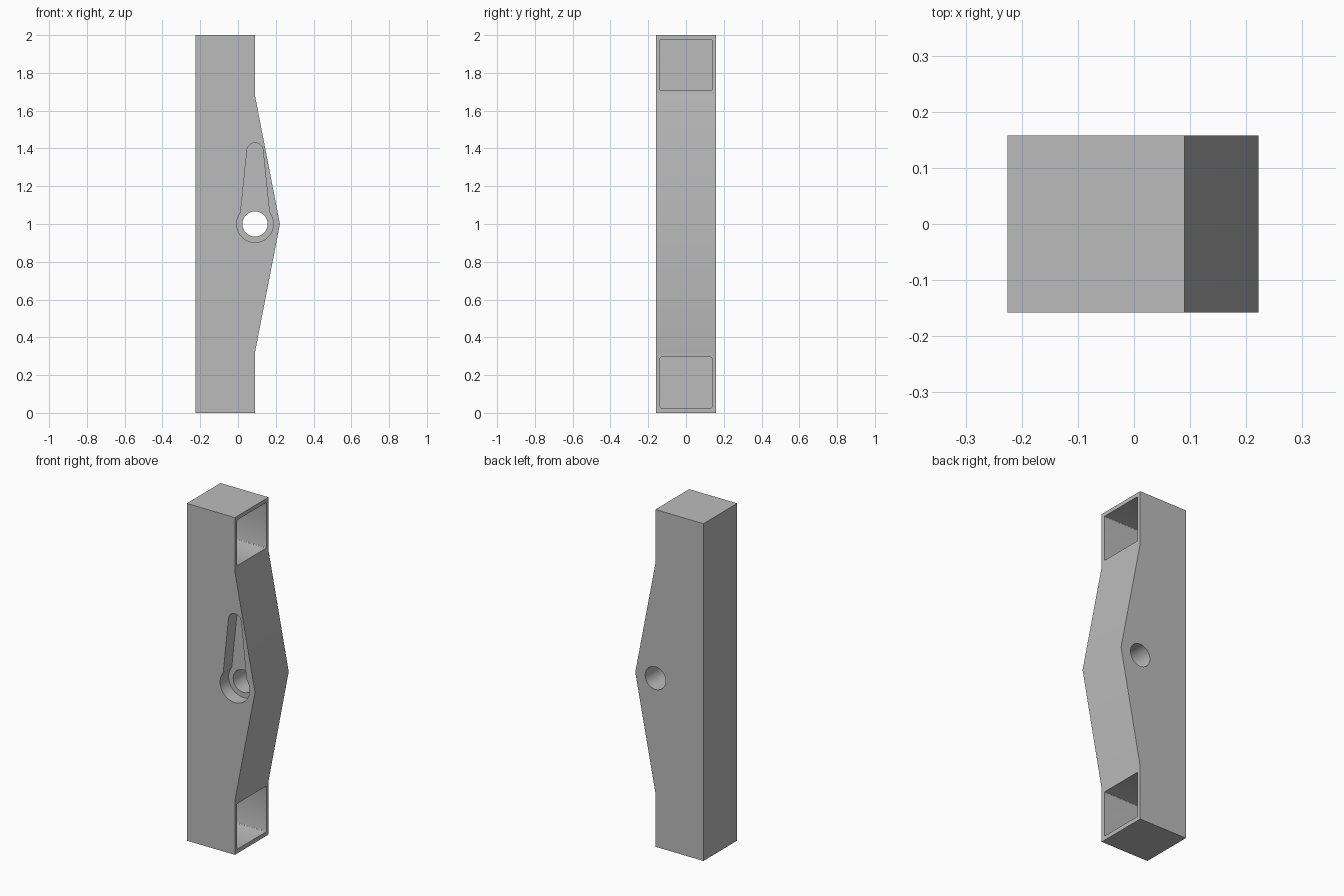
import bpy
import bmesh
from math import sin, cos, radians
from mathutils import Vector

cube = bpy.data.objects.get("Cube")
if cube:
    bpy.data.objects.remove(cube, do_unlink=True)

grey = bpy.data.materials.new("satin grey")
grey.use_nodes = True
colour = (0.5, 0.5, 0.5, 1)
grey.diffuse_color = colour
grey.node_tree.nodes["Principled BSDF"].inputs["Base Color"].default_value = colour

HALF_DEPTH = 0.158
HUB = (0.09, 1.0)


def arc(cx, cz, r, start, end, steps):
    """Points on an arc in the x-z plane, angles in degrees."""
    angles = [radians(start + (end - start) * i / steps) for i in range(steps + 1)]
    return [(cx + r * cos(a), cz + r * sin(a)) for a in angles]


def prism(name, outline, y0, y1):
    """Extrude an x-z outline from y0 to y1."""
    bm = bmesh.new()
    face = bm.faces.new([bm.verts.new((x, y0, z)) for x, z in outline])
    ext = bmesh.ops.extrude_face_region(bm, geom=[face])
    moved = [v for v in ext["geom"] if isinstance(v, bmesh.types.BMVert)]
    bmesh.ops.translate(bm, verts=moved, vec=(0, y1 - y0, 0))
    return finish(name, bm)


def finish(name, bm):
    bmesh.ops.recalc_face_normals(bm, faces=bm.faces)
    mesh = bpy.data.meshes.new(name)
    bm.to_mesh(mesh)
    bm.free()
    mesh.materials.append(grey)
    obj = bpy.data.objects.new(name, mesh)
    bpy.context.collection.objects.link(obj)
    return obj


def pocket(name, z0, z1):
    """Square pocket with slightly rounded long edges, open towards +x."""
    bm = bmesh.new()
    bmesh.ops.create_cube(bm, size=1)
    x0, x1 = -0.2, 0.15
    bmesh.ops.scale(bm, verts=bm.verts, vec=(x1 - x0, 0.274, z1 - z0))
    bmesh.ops.translate(bm, verts=bm.verts, vec=((x0 + x1) / 2, 0, (z0 + z1) / 2))
    along = [e for e in bm.edges
             if abs((e.verts[0].co - e.verts[1].co).normalized().dot(Vector((1, 0, 0)))) > 0.9]
    bmesh.ops.bevel(bm, geom=along, offset=0.006, segments=3, profile=0.5, affect="EDGES")
    return finish(name, bm)


# Body: straight bar with a shallow peak on one side
body = prism("handle_body",
             [(-0.225, 0), (0.09, 0), (0.09, 0.32), (0.222, 1.0),
              (0.09, 1.68), (0.09, 2), (-0.225, 2)],
             -HALF_DEPTH, HALF_DEPTH)

# Lever recess: round hub with a tapering arm ending in a round tip
recess_outline = arc(*HUB, 0.097, 38, -218, 48) + arc(HUB[0], 1.388, 0.042, 174, 6, 20)

cutters = [
    prism("lever_recess_cutter", recess_outline, -HALF_DEPTH - 0.1, -HALF_DEPTH + 0.08),
    prism("pivot_hole_cutter", arc(*HUB, 0.067, 0, 352.5, 47), -0.3, 0.3),
    pocket("lower_pocket_cutter", 0.025, 0.295),
    pocket("upper_pocket_cutter", 1.707, 1.977),
]

for cutter in cutters:
    cut = body.modifiers.new(cutter.name, "BOOLEAN")
    cut.operation = "DIFFERENCE"
    cut.solver = "EXACT"
    cut.object = cutter

# Apply the cuts, then drop the cutters
bpy.context.view_layer.objects.active = body
body.select_set(True)
for name in [m.name for m in body.modifiers]:
    bpy.ops.object.modifier_apply(modifier=name)
for cutter in cutters:
    bpy.data.objects.remove(cutter, do_unlink=True)

bpy.ops.object.select_all(action="DESELECT")
body.select_set(True)
bpy.ops.object.shade_smooth_by_angle(angle=radians(25))
